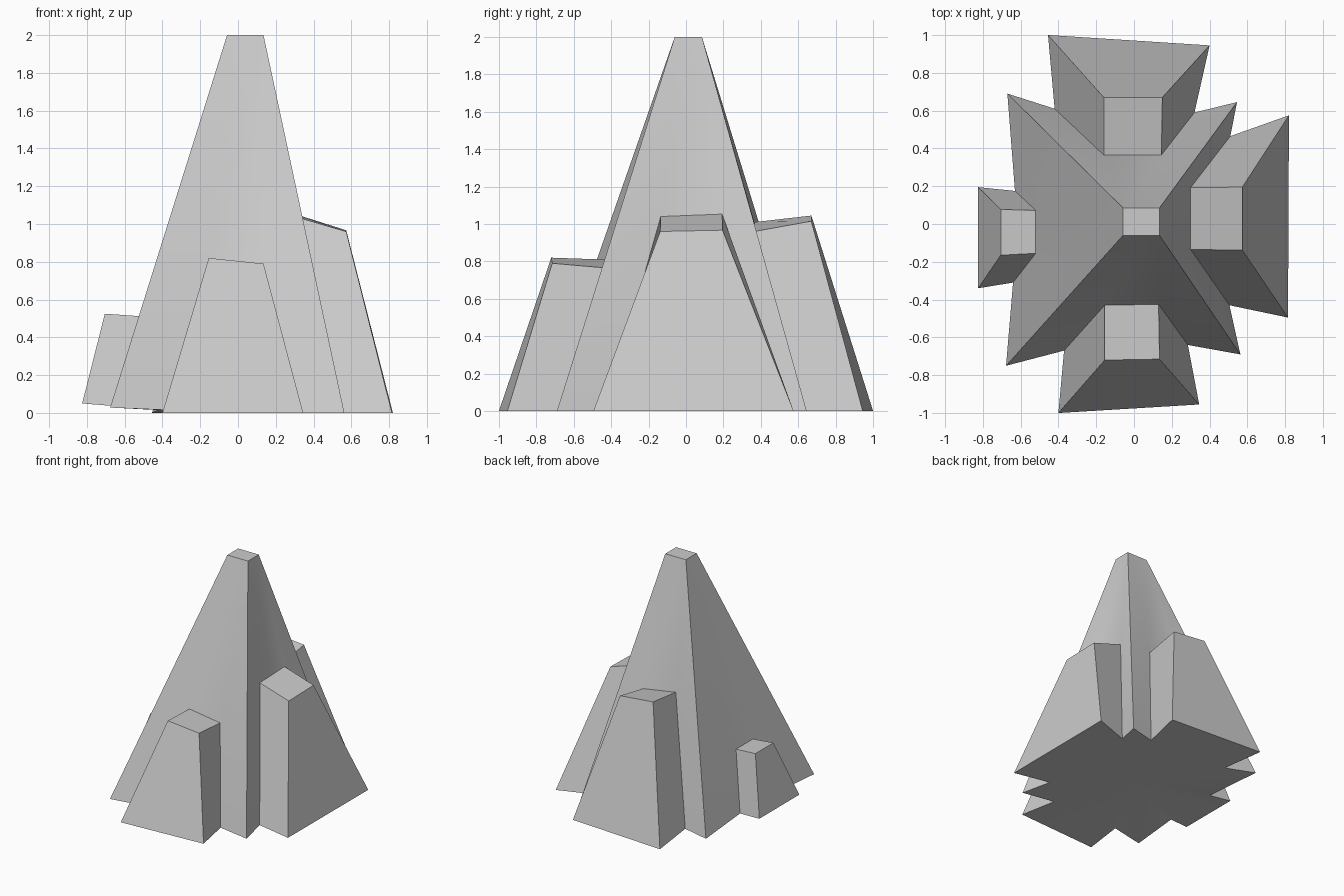
import bpy, bmesh

# Each side, counter-clockwise from above: (base outer, base inner, top outer, top inner) point pairs,
# each pair ordered counter-clockwise
SIDES = [
    # front
    (((-0.40, -1.0, 0), (0.345, -0.955, 0)), ((-0.37, -0.67, 0.015), (0.285, -0.64, 0)),
     ((-0.155, -0.72, 0.82), (0.135, -0.715, 0.79)), ((-0.155, -0.43, 0.81), (0.13, -0.425, 0.765))),
    # right
    (((0.815, -0.495, 0), (0.82, 0.575, 0)), ((0.505, -0.43, 0), (0.51, 0.465, 0)),
     ((0.573, -0.138, 0.96), (0.573, 0.195, 0.967)), ((0.30, -0.135, 1.04), (0.30, 0.193, 1.053))),
    # back
    (((0.40, 0.945, 0), (-0.455, 1.0, 0)), ((0.32, 0.59, 0), (-0.42, 0.61, 0.015)),
     ((0.15, 0.67, 1.015), (-0.16, 0.67, 1.045)), ((0.145, 0.365, 0.96), (-0.16, 0.365, 1.01))),
    # left
    (((-0.825, 0.195, 0.05), (-0.825, -0.34, 0.05)), ((-0.63, 0.175, 0.035), (-0.64, -0.31, 0.035)),
     ((-0.705, 0.077, 0.525), (-0.705, -0.165, 0.525)), ((-0.52, 0.072, 0.512), (-0.52, -0.155, 0.512))),
]
# Tower corners, starting front left
BASE = [(-0.677, -0.75, 0.028), (0.563, -0.69, 0), (0.545, 0.645, 0), (-0.67, 0.69, 0.028)]
TOP = [(-0.058, -0.06, 2), (0.135, -0.06, 2), (0.135, 0.085, 2), (-0.058, 0.085, 2)]

bm = bmesh.new()
base = [bm.verts.new(p) for p in BASE]
top = [bm.verts.new(p) for p in TOP]
bm.faces.new(top)

outline = []
for i, pairs in enumerate(SIDES):
    j = (i + 1) % 4
    (o1, o2), (n1, n2), (t1, t2), (r1, r2) = [[bm.verts.new(p) for p in pair] for pair in pairs]
    quads = [
        # tower wall around the buttress
        (base[i], n1, r1, top[i]), (r1, r2, top[j], top[i]), (n2, base[j], top[j], r2),
        # buttress: flank, outer face, flank, cap
        (n1, o1, t1, r1), (o1, o2, t2, t1), (o2, n2, r2, t2), (t1, t2, r2, r1),
    ]
    for q in quads:
        bm.faces.new(q)
    outline += [base[i], n1, o1, o2, n2]

# Underside, fanned from the middle
centre = bm.verts.new((0, 0, 0.005))
for a, b in zip(outline, outline[1:] + outline[:1]):
    bm.faces.new((b, a, centre))

bmesh.ops.recalc_face_normals(bm, faces=bm.faces)
mesh = bpy.data.meshes.new("buttressed_spire")
bm.to_mesh(mesh)
bm.free()
spire = bpy.data.objects.new("buttressed_spire", mesh)
bpy.context.collection.objects.link(spire)

# Soft wall creases, sharp corners
bpy.context.view_layer.objects.active = spire
spire.select_set(True)
bpy.ops.object.shade_smooth_by_angle(angle=0.52)
